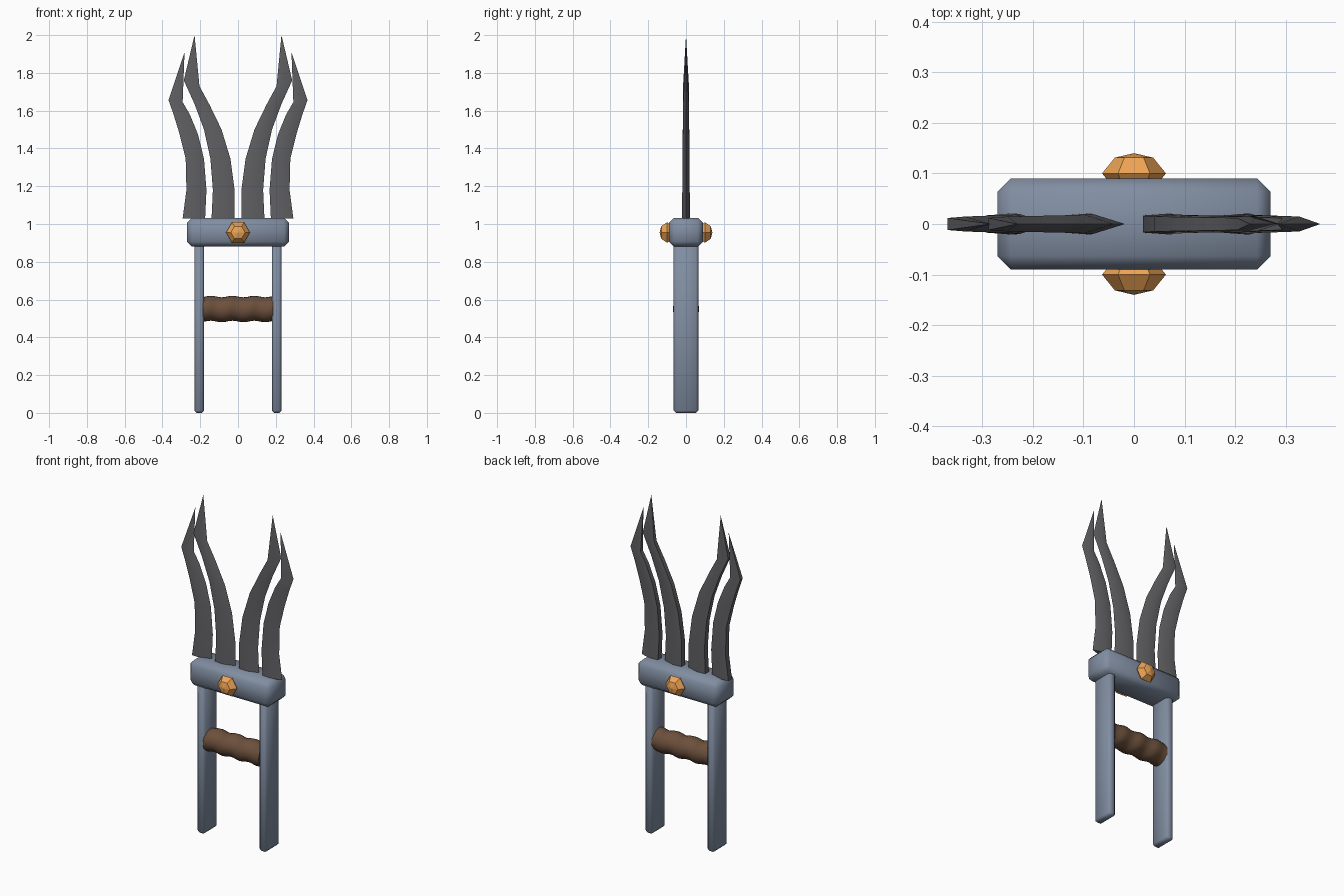
import bpy, bmesh, math
from mathutils import Vector

if "Cube" in bpy.data.objects:
    bpy.data.objects.remove(bpy.data.objects["Cube"])


def material(name, rgb):
    m = bpy.data.materials.new(name)
    m.diffuse_color = (*rgb, 1)
    m.use_nodes = True
    m.node_tree.nodes["Principled BSDF"].inputs["Base Color"].default_value = m.diffuse_color
    return m


STEEL = material("blue_steel", (0.22, 0.27, 0.36))
DARK = material("dark_iron", (0.12, 0.12, 0.13))
LEATHER = material("leather", (0.15, 0.08, 0.045))
AMBER = material("amber", (0.85, 0.37, 0.09))


def finish(name, bm, mat, angle=None):
    bmesh.ops.recalc_face_normals(bm, faces=bm.faces)
    me = bpy.data.meshes.new(name)
    bm.to_mesh(me)
    bm.free()
    ob = bpy.data.objects.new(name, me)
    bpy.context.collection.objects.link(ob)
    me.materials.append(mat)
    if angle:
        bpy.ops.object.select_all(action='DESELECT')
        ob.select_set(True)
        bpy.context.view_layer.objects.active = ob
        bpy.ops.object.shade_smooth_by_angle(angle=math.radians(angle))
    return ob


def chamfered_box(name, lo, hi, chamfer):
    bm = bmesh.new()
    bmesh.ops.create_cube(bm, size=1)
    lo, hi = Vector(lo), Vector(hi)
    for v in bm.verts:
        v.co = (lo + hi) / 2 + v.co * (hi - lo)
    bmesh.ops.bevel(bm, geom=bm.edges[:], offset=chamfer, segments=1,
                    affect='EDGES', profile=0.5)
    return finish(name, bm, STEEL, 50)


def skin(name, rings, mat, angle=None):
    """Join rings of points into a closed skin; one-point rings are tips."""
    bm = bmesh.new()
    vs = [[bm.verts.new(p) for p in r] for r in rings]
    for a, b in zip(vs, vs[1:]):
        n = max(len(a), len(b))
        for i in range(n):
            j = (i + 1) % n
            if len(b) == 1:
                bm.faces.new((a[i], a[j], b[0]))
            else:
                bm.faces.new((a[i], a[j], b[j], b[i]))
    for r in (vs[0], vs[-1]):
        if len(r) > 2:
            bm.faces.new(r)
    return finish(name, bm, mat, angle)


# Frame: cross guard and two side bars
chamfered_box("guard", (-0.27, -0.09, 0.88), (0.27, 0.09, 1.033), 0.027)
for side, x in (("left", -0.205), ("right", 0.205)):
    chamfered_box(side + "_bar", (x - 0.025, -0.065, 0), (x + 0.025, 0.065, 0.9), 0.012)

# Wrapped grip with soft ridges
rings = []
for i in range(37):
    x = -0.185 + 0.37 * i / 36
    ring = []
    for k in range(20):
        t = 2 * math.pi * k / 20
        r = 0.066 + 0.004 * math.cos(2 * math.pi * x / 0.115 + t)
        ring.append((x, r * math.cos(t), 0.55 + r * math.sin(t)))
    rings.append(ring)
skin("grip", rings, LEATHER, 40)

# Six-sided studs on front and back
for name, s in (("front_stud", -1), ("back_stud", 1)):
    rings = [[(r * math.cos(k * math.pi / 3), s * y, 0.955 + r * math.sin(k * math.pi / 3))
              for k in range(6)]
             for y, r in ((0.08, 0.05), (0.09, 0.055), (0.10, 0.063), (0.131, 0.038))]
    skin(name, rings + [[(0, s * 0.14, 0.955)]], AMBER)

# Blades: stations of (left x, left z, right x, right z), then the tip
INNER = [(-.14, 1.03, -.018, 1.03), (-.133, 1.18, -.018, 1.18), (-.146, 1.345, -.04, 1.345),
         (-.18, 1.50, -.087, 1.50), (-.23, 1.635, -.15, 1.63), (-.287, 1.76, -.204, 1.73)]
OUTER = [(-.293, 1.03, -.174, 1.03), (-.273, 1.18, -.167, 1.18), (-.277, 1.345, -.18, 1.345),
         (-.309, 1.475, -.212, 1.475), (-.341, 1.58, -.255, 1.58), (-.368, 1.656, -.293, 1.645)]


def blade(name, stations, tip, mirror):
    rings = []
    for i, (xl, zl, xr, zr) in enumerate(stations):
        if mirror:
            xl, zl, xr, zr = -xr, zr, -xl, zl
        k = 1 - 0.06 * i
        xm, zm = xl + (xr - xl) * 0.45, zl + (zr - zl) * 0.45
        # thick spine on the left, sharp edge on the right
        rings.append([(xl, -0.017 * k, zl), (xm, -0.021 * k, zm), (xr, 0, zr),
                      (xm, 0.021 * k, zm), (xl, 0.017 * k, zl)])
    rings.append([(-tip[0] if mirror else tip[0], 0, tip[1])])
    skin(name, rings, DARK, 30)


for side, mirror in (("left", False), ("right", True)):
    blade(side + "_inner_blade", INNER, (-0.23, 2.0), mirror)
    blade(side + "_outer_blade", OUTER, (-0.283, 1.91), mirror)
